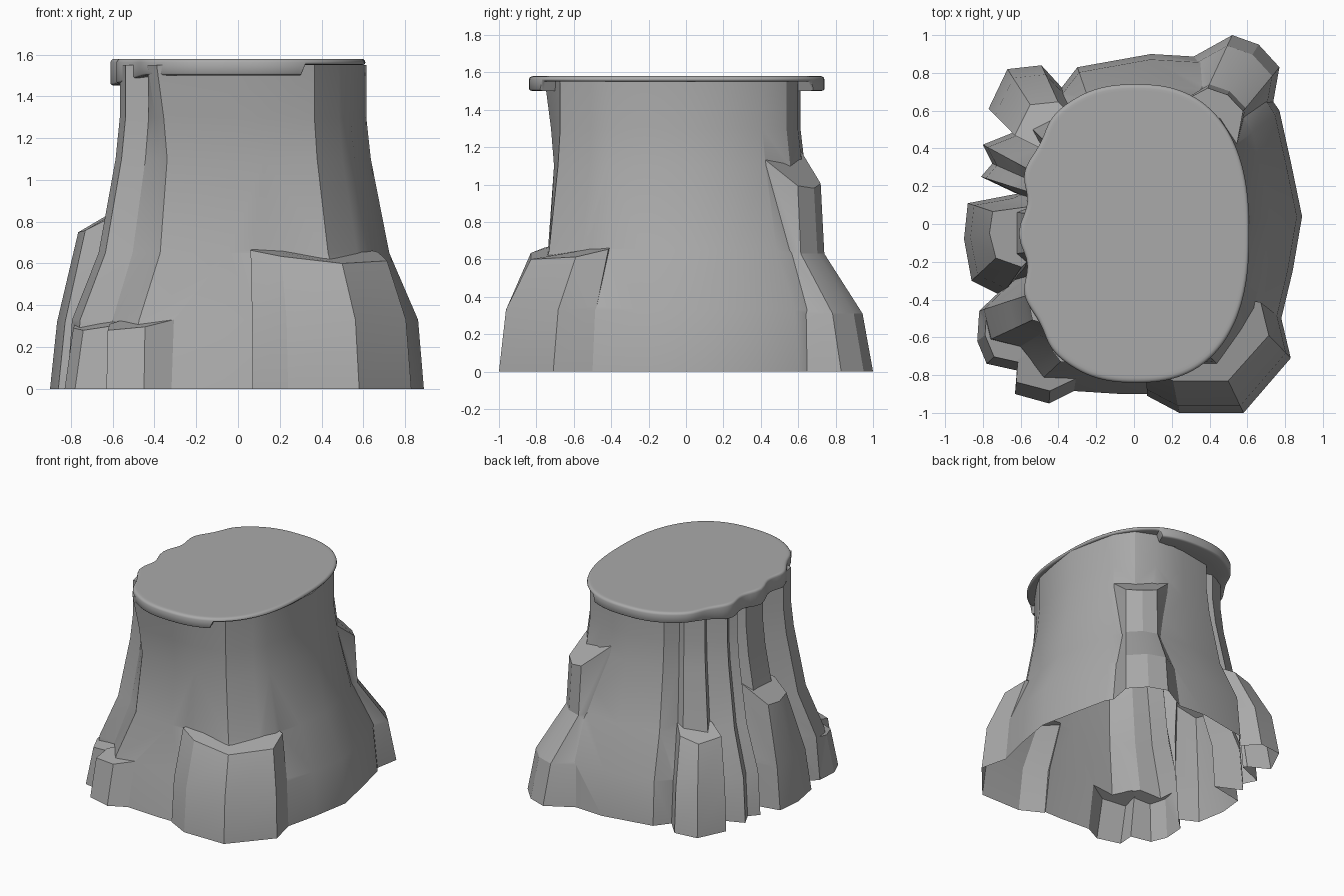
import bpy
import bmesh
from math import cos, sin, pi, hypot, copysign

cube = bpy.data.objects.get("Cube")
if cube:
    bpy.data.objects.remove(cube, do_unlink=True)

stone = bpy.data.materials.new("stone_grey")
stone.use_nodes = True
stone.diffuse_color = (0.4, 0.4, 0.4, 1)
stone.node_tree.nodes["Principled BSDF"].inputs["Base Color"].default_value = stone.diffuse_color


def loft(name, rings):
    """Closed solid through a stack of rings with equal point counts."""
    bm = bmesh.new()
    loops = [[bm.verts.new(point) for point in ring] for ring in rings]
    for low, high in zip(loops, loops[1:]):
        for i in range(len(low)):
            j = (i + 1) % len(low)
            bm.faces.new((low[i], low[j], high[j], high[i]))
    bm.faces.new(loops[0][::-1])
    bm.faces.new(loops[-1])
    bmesh.ops.recalc_face_normals(bm, faces=bm.faces)
    mesh = bpy.data.meshes.new(name)
    bm.to_mesh(mesh)
    bm.free()
    mesh.materials.append(stone)
    obj = bpy.data.objects.new(name, mesh)
    bpy.context.collection.objects.link(obj)
    return obj


def activate(obj):
    bpy.ops.object.select_all(action="DESELECT")
    obj.select_set(True)
    bpy.context.view_layer.objects.active = obj


def trunk_ring(z, side, front):
    """Outline at a height: the foot drawn in towards a narrower neck."""
    ring = []
    for x, y in foot:
        blend = front if y < -.7 and x < .4 else side
        neck_y = y * (.68 if y > 0 else .82)
        ring.append((x + (x * .69 - x) * blend, y + (neck_y - y) * blend, z))
    return ring


# Main trunk: flared foot on most sides, ribs and grooves on the -x side
foot = [(.89, .04), (.83, .33), (.77, .6), (.64, .79), (.43, .88), (.09, .9),
        (-.3, .83), (-.4, .7), (-.47, .72), (-.66, .62), (-.6, .5), (-.8, .42), (-.75, .32),
        (-.81, .25), (-.62, .16), (-.8, .08), (-.8, -.18), (-.65, -.3), (-.82, -.46),
        (-.78, -.62), (-.62, -.66), (-.6, -.8), (-.54, -.87), (-.07, -.9), (.2, -.9),
        (.53, -.82), (.7, -.62), (.78, -.5), (.84, -.25)]
trunk = loft("rock_trunk", [
    trunk_ring(0, 0, 0),
    trunk_ring(.33, .1, .4),
    trunk_ring(.65, .6, 1),
    trunk_ring(1.1, .92, 1.2),
    trunk_ring(1.3, 1, 1.1),
    trunk_ring(1.55, 1, .9),
])


def fuse_block(name, base, scale, height, slope, steps=()):
    """Flared block with a top rising towards the trunk, merged into it."""
    top = [(x * scale[0], y * scale[1]) for x, y in base]
    reach = max(hypot(x, y) for x, y in top)
    rings = [[(x, y, 0) for x, y in base]]
    for z, blend in steps:
        rings.append([(a[0] + (b[0] - a[0]) * blend, a[1] + (b[1] - a[1]) * blend, z)
                      for a, b in zip(base, top)])
    rings.append([(x, y, height + slope * (reach - hypot(x, y))) for x, y in top])
    block = loft(name, rings)
    activate(trunk)
    fuse = trunk.modifiers.new("fuse", "BOOLEAN")
    fuse.operation = "UNION"
    fuse.solver = "EXACT"
    fuse.object = block
    bpy.ops.object.modifier_apply(modifier=fuse.name)
    bpy.data.objects.remove(block, do_unlink=True)


# Buttresses, broken columns and small feet around the trunk
fuse_block("front_buttress",
           [(.07, -.91), (.24, -1), (.58, -1), (.83, -.71), (.78, -.5), (.3, -.4)],
           (.86, .83), .6, .3, [(.33, .22)])
fuse_block("back_buttress",
           [(.25, .85), (.52, 1), (.66, .95), (.77, .83), (.72, .55), (.25, .4)],
           (.75, .72), .98, 1, [(.31, .2), (.63, .93)])
fuse_block("side_column",
           [(-.62, .16), (-.88, .11), (-.9, -.08), (-.86, -.3), (-.7, -.38), (-.5, -.1)],
           (.85, .6), .75, .6, [(.32, .25)])
fuse_block("back_column",
           [(-.38, .72), (-.49, .84), (-.67, .82), (-.77, .61), (-.62, .53), (-.4, .55)],
           (.82, .77), .62, .4, [(.32, .25)])
fuse_block("side_foot",
           [(-.7, -.38), (-.82, -.47), (-.83, -.62), (-.78, -.74), (-.6, -.78), (-.5, -.5)],
           (.95, .95), .28, .3)
fuse_block("front_foot",
           [(-.62, -.77), (-.63, -.9), (-.45, -.95), (-.31, -.88), (-.35, -.7), (-.5, -.7)],
           (.99, .93), .28, .3)

# Leave the underside open
bm = bmesh.new()
bm.from_mesh(trunk.data)
under = [f for f in bm.faces if all(v.co.z < .001 for v in f.verts)]
bmesh.ops.delete(bm, geom=under, context="FACES")
bm.to_mesh(trunk.data)
bm.free()
activate(trunk)
bpy.ops.object.shade_smooth_by_angle(angle=.4)


def rounded(value):
    return copysign(abs(value) ** .82, value)


def cap_outline(count):
    """Rounded oval with a wavy -x edge."""
    points = []
    for i in range(count):
        turn = 2 * pi * i / count
        x = .01 + .6 * rounded(cos(turn))
        y = -.05 + .79 * rounded(sin(turn))
        x -= max(0, -x - .3) * .07 * cos(19 * (y + .05))
        points.append((x, y))
    return points


def lip_bottom(x):
    """The overhanging lip stops short of the +x side and droops at -x."""
    return 1.55 if x > .31 else 1.5 - max(0, -.45 - x) * .3


def cap_ring(scale, lift=0, z=None):
    return [(x * scale, y * scale, lip_bottom(x) + lift if z is None else z)
            for x, y in edge]


# Flat cap with a softened rim
edge = cap_outline(160)
cap = loft("rock_cap", [
    cap_ring(.86), cap_ring(.975), cap_ring(.993, lift=.003), cap_ring(1, lift=.01),
    cap_ring(1, z=1.563), cap_ring(.995, z=1.572), cap_ring(.985, z=1.578),
    cap_ring(.97, z=1.58), cap_ring(.95, z=1.58),
])
activate(cap)
bpy.ops.object.shade_smooth_by_angle(angle=.9)
